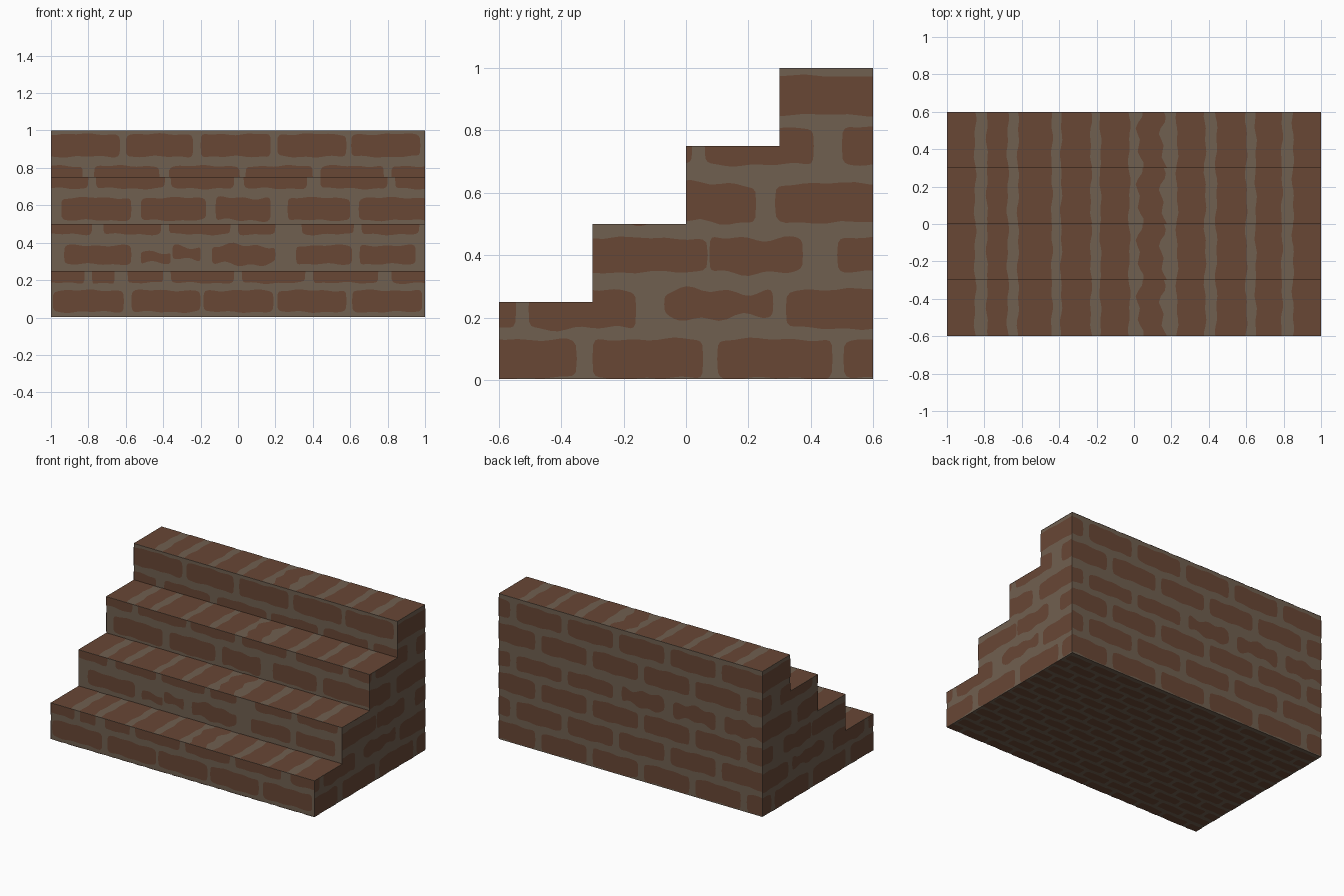
import bpy, bmesh, math, random
from mathutils import Vector

if "Cube" in bpy.data.objects:
    bpy.data.objects.remove(bpy.data.objects["Cube"])

random.seed(7)
LIFT = 0.002   # how far the painted bricks sit off the mortar


def material(name, rgb):
    m = bpy.data.materials.new(name)
    m.diffuse_color = (*rgb, 1)
    m.use_nodes = True
    m.node_tree.nodes["Principled BSDF"].inputs["Base Color"].default_value = m.diffuse_color
    return m


BRICK = material("brick red brown", (0.138, 0.063, 0.036))
MORTAR = material("mortar grey brown", (0.163, 0.115, 0.080))


def make_object(name, bm, mat):
    me = bpy.data.meshes.new(name)
    bm.to_mesh(me)
    bm.free()
    me.materials.append(mat)
    ob = bpy.data.objects.new(name, me)
    bpy.context.collection.objects.link(ob)
    return ob


def brick(a, b, lo, hi, wob=0.004, n=20):
    """Wobbly rounded brick outline in (u, v), counter-clockwise."""
    cu, cv, hu, hv = (a + b) / 2, (lo + hi) / 2, (b - a) / 2, (hi - lo) / 2
    pts = []
    for side in (1, -1):
        p, q = random.uniform(0, 6), random.uniform(0, 6)
        for i in range(n):
            s = side * math.cos(math.pi * i / n)
            r = (1 - abs(s) ** 20) ** 0.25
            w = wob * (math.sin(19 * s * hu + p) + math.sin(47 * s * hu + q))
            pts.append((cu + s * hu, cv + side * r * max(hv + w, 0.003)))
    return pts


def rows_to_bricks(rows, wob=0.003):
    """Rows are (low, high, [(start, end, optional wobble), ...])."""
    return [brick(c[0], c[1], lo, hi, c[2] if len(c) > 2 else wob)
            for lo, hi, cells in rows for c in cells]


def run(first, pitch, gap, end):
    """Evenly repeated bricks along a course."""
    cells = []
    while first < end:
        cells.append((first + gap / 2, first + pitch - gap / 2))
        first += pitch
    return cells


def plates(name, bricks, regions, origin, U, V, N):
    """Clip the brick outlines to each rectangle and lay them on the wall."""
    out = bmesh.new()
    origin, U, V, N = Vector(origin), Vector(U), Vector(V), Vector(N)
    flip = U.cross(V).dot(N) < 0
    for u0, u1, v0, v1 in regions:
        bm = bmesh.new()
        for pts in bricks:
            bm.faces.new([bm.verts.new((u, v, 0)) for u, v in pts])
        for co, no in (((u0, 0, 0), (-1, 0, 0)), ((u1, 0, 0), (1, 0, 0)),
                       ((0, v0, 0), (0, -1, 0)), ((0, v1, 0), (0, 1, 0))):
            bmesh.ops.bisect_plane(bm, geom=bm.verts[:] + bm.edges[:] + bm.faces[:],
                                   plane_co=co, plane_no=no, clear_outer=True)
        for f in bm.faces:
            loop = [origin + U * v.co.x + V * v.co.y + N * LIFT for v in f.verts]
            if f.normal.z < 0:
                loop.reverse()
            if flip:
                loop.reverse()
            out.faces.new([out.verts.new(p) for p in loop])
        bm.free()
    return make_object(name, out, BRICK)


# Stair body: stepped profile extruded across x
profile = [(0.6, LIFT), (0.6, 1.0)]
for i in range(3, -1, -1):
    y = -0.6 + 0.3 * i
    profile += [(y, 0.25 * (i + 1)), (y, 0.25 * i if i else LIFT)]
bm = bmesh.new()
face = bm.faces.new([bm.verts.new((-1, y, z)) for y, z in profile])
ext = bmesh.ops.extrude_face_region(bm, geom=[face])
bmesh.ops.translate(bm, vec=(2, 0, 0),
                    verts=[g for g in ext["geom"] if isinstance(g, bmesh.types.BMVert)])
bmesh.ops.recalc_face_normals(bm, faces=bm.faces)
make_object("stair_body", bm, MORTAR)

# Riser bricks, two courses per step
risers = [
    [(0.03, 0.145, [(-.99, -.61), (-.57, -.2), (-.185, .19), (.21, .58), (.61, .985)]),
     (0.185, 0.30, [(-1.1, -.82), (-.78, -.66), (-.59, -.4), (-.36, -.02), (.02, .36),
                    (.4, .75), (.82, 1.1)])],
    [(0.285, 0.385, [(-.93, -.57), (-.14, .2, .008), (.31, .61), (.65, .95)]),
     (0.29, 0.35, [(-.52, -.36, .006)]), (0.315, 0.375, [(-.35, -.2, .008)]),
     (0.445, 0.56, [(-1.1, -.78), (-.72, -.41), (-.37, -.04), (0, .2), (.34, .62),
                    (.66, .97)])],
    [(0.52, 0.64, [(-.945, -.57), (-.52, -.17), (-.12, .175, .005), (.265, .6), (.645, 1.1)]),
     (0.69, 0.81, [(-1.1, -.8), (-.76, -.39), (-.36, -.02), (.03, .37), (.44, .8),
                   (.84, 1.1)])],
    [(0.69, 0.81, [(-1.1, -.83), (-.77, -.42), (-.37, .01), (.04, .4), (.44, .78),
                   (.82, 1.1)]),
     (0.86, 0.98, [(-1.1, -.63), (-.6, -.24), (-.2, .175), (.21, .58), (.605, .975)])],
]
for i, rows in enumerate(risers):
    plates(f"riser_bricks_{i + 1}", rows_to_bricks(rows),
           [(-1, 1, 0.25 * i + LIFT, 0.25 * (i + 1))],
           (0, -0.6 + 0.3 * i, 0), (1, 0, 0), (0, 0, 1), (0, -1, 0))

# Tread bricks: long stripes running front to back, the same on every step
stripes = [(-1.1, -.85), (-.785, -.675), (-.62, -.44), (-.39, -.23), (-.18, -.025),
           (.03, .155), (.23, .38), (.44, .6), (.65, .79), (.85, 1.1)]
tread = [brick(-0.15, 0.45, a, b, 0.012 if a == .03 else 0.004, 30) for a, b in stripes]
for i in range(4):
    plates(f"tread_bricks_{i + 1}", tread, [(0, 0.3, -1, 1)],
           (0, -0.6 + 0.3 * i, 0.25 * (i + 1)), (0, 1, 0), (1, 0, 0), (0, 0, 1))

# Side bricks, clipped to the stepped outline
side = rows_to_bricks([
    (0.005, 0.13, [(-.9, -.35), (-.3, .055), (.1, .47), (.505, .9)]),
    (0.165, 0.29, [(-.9, -.545), (-.505, -.16, .005), (.32, .9)]),
    (0.20, 0.285, [(-.07, .28, .008)]),
    (0.345, 0.455, [(-.6, .07), (.075, .375, .006), (.485, .9)]),
    (0.505, 0.63, [(-.2, .225, .006), (.285, .9)]),
    (0.69, 0.81, [(-.3, .02), (.06, .41), (.5, .9)]),
    (0.85, 0.975, [(.0, .9)])])
columns = [(-0.6 + 0.3 * i, -0.3 + 0.3 * i, LIFT, 0.25 * (i + 1)) for i in range(4)]
for name, x in (("right", 1), ("left", -1)):
    plates(f"{name}_side_bricks", side, columns, (x, 0, 0), (0, 1, 0), (0, 0, 1), (x, 0, 0))

# Back wall bricks in running bond, with one worn course
back = []
for r in range(6):
    lo = 0.01 + 0.168 * r
    cells = run(-1.06 if r % 2 else -1.25, 0.39, 0.045, 1)
    if r == 3:
        cells = [(a, b - 0.02, 0.009) if a < 0 else (a, b) for a, b in cells]
    back.append((lo, lo + (0.1 if r == 3 else 0.122), cells))
plates("back_bricks", rows_to_bricks(back), [(-1, 1, LIFT, 1)],
       (0, 0.6, 0), (1, 0, 0), (0, 0, 1), (0, 1, 0))

# Underside bricks at half the size
under = [(-0.6 + 0.0857 * r, -0.54 + 0.0857 * r, run(-1.1 + 0.1 * (r % 2), 0.2, 0.025, 1))
         for r in range(14)]
plates("underside_bricks", rows_to_bricks(under, 0.002), [(-1, 1, -0.6, 0.6)],
       (0, 0, LIFT), (1, 0, 0), (0, 1, 0), (0, 0, -1))
